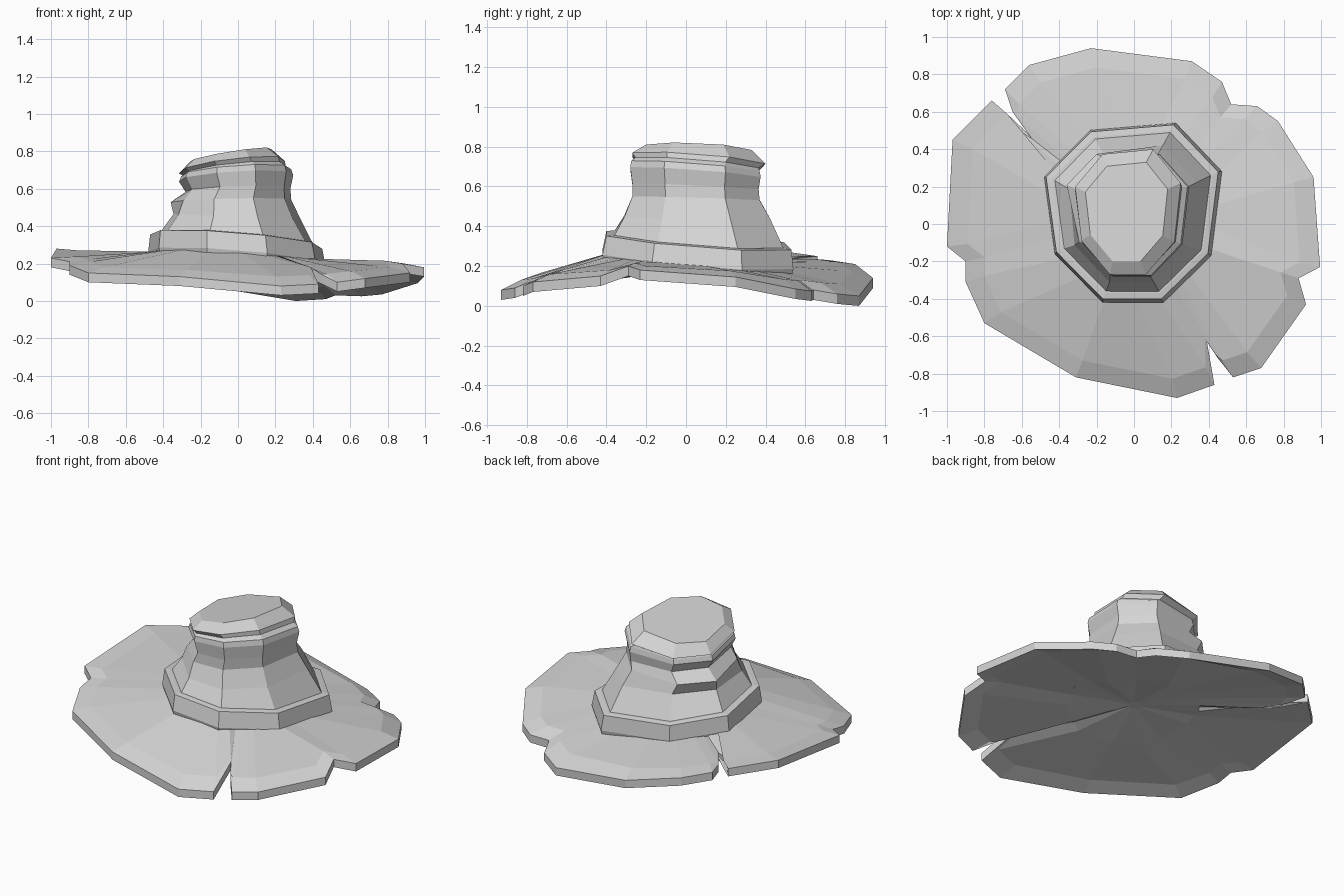
import bpy, bmesh
from mathutils import Vector

cube = bpy.data.objects.get("Cube")
if cube:
    bpy.data.objects.remove(cube, do_unlink=True)

GREY = (0.66, 0.66, 0.66, 1)
felt = bpy.data.materials.new("grey_felt")
felt.use_nodes = True
felt.diffuse_color = GREY
felt.node_tree.nodes["Principled BSDF"].inputs["Base Color"].default_value = GREY


def loft(name, rings):
    """Skin a stack of equal-sized rings and cap both ends with a fan."""
    bm = bmesh.new()
    loops = [[bm.verts.new(p) for p in ring] for ring in rings]
    n = len(loops[0])
    for low, high in zip(loops, loops[1:]):
        for i in range(n):
            j = (i + 1) % n
            bm.faces.new((low[i], low[j], high[j], high[i]))
    for loop in (loops[0], loops[-1]):
        centre = bm.verts.new(sum((v.co for v in loop), Vector()) / n)
        for i in range(n):
            bm.faces.new((loop[i], loop[(i + 1) % n], centre))
    bmesh.ops.recalc_face_normals(bm, faces=bm.faces)
    mesh = bpy.data.meshes.new(name)
    bm.to_mesh(mesh)
    bm.free()
    mesh.materials.append(felt)
    obj = bpy.data.objects.new(name, mesh)
    bpy.context.collection.objects.link(obj)


# Irregular octagon shared by the band and the crown, in a unit square
OCTAGON = [(.33, 0), (.67, 0), (.94, .26), (1, .73),
           (.74, 1), (.26, .96), (0, .7), (.06, .27)]


def octagon(x0, x1, y0, y1, z, tilt_x, tilt_y, fold=0):
    """Octagon fitted to a box on a tilted plane; fold pushes its back left corner."""
    ring = []
    for i, (u, v) in enumerate(OCTAGON):
        x, y = x0 + u * (x1 - x0), y0 + v * (y1 - y0)
        p = Vector((x, y, z + tilt_x * x + tilt_y * y))
        if i in (5, 6):
            p += Vector((-.5, .5, 0)) * fold
        ring.append(p)
    return ring


# Band around the foot of the crown
loft("hat_band", [
    octagon(-.47, .46, -.41, .53, .20, -.08, -.07),
    octagon(-.48, .47, -.42, .54, .24, -.08, -.07),
    octagon(-.47, .45, -.40, .53, .335, -.08, -.07),
    octagon(-.44, .42, -.37, .50, .34, -.08, -.07),
])

# Slouched crown with folds, lip, groove and tilted cap
loft("crown", [
    octagon(-.43, .415, -.365, .495, .33, -.08, -.07),
    octagon(-.36, .335, -.31, .42, .45, -.04, 0, -.03),
    octagon(-.33, .285, -.27, .37, .54, .02, -.03, .06),
    octagon(-.28, .28, -.27, .365, .60, .03, -.05),
    octagon(-.315, .295, -.28, .375, .67, .06, -.08),
    octagon(-.305, .285, -.275, .37, .70, .07, -.085),
    octagon(-.295, .255, -.255, .365, .715, .1, -.09),
    octagon(-.315, .25, -.27, .40, .738, .12, -.09),
    octagon(-.26, .18, -.20, .33, .793, .16, -.06),
])

# Ragged brim edge, with torn notches
EDGE = [
    (.995, -.23, .18), (.96, .25, .145), (.77, .55, .085), (.66, .63, .075),
    (.52, .64, .08), (.47, .76, .06), (.31, .87, .05), (-.23, .94, .14),
    (-.56, .85, .21), (-.69, .72, .23), (-.65, .60, .225), (-.55, .46, .22),
    (-.66, .53, .235), (-.76, .66, .25), (-.97, .45, .28), (-1, -.12, .23),
    (-.9, -.2, .21), (-.9, -.31, .19), (-.8, -.53, .15), (-.31, -.82, .13),
    (.23, -.93, .08), (.43, -.86, .09), (.39, -.63, .18), (.45, -.72, .14),
    (.53, -.82, .10), (.68, -.77, .12), (.92, -.43, .15), (.88, -.29, .2),
]
THICK = Vector((0, 0, .05))
HUB_Z = .19
edge = [Vector(p) for p in EDGE]
heading = [Vector((p.x, p.y, 0)).normalized() for p in edge]
ridge, inner, under, hub = [], [], [], []
for i, p in enumerate(edge):
    notch = p.xy.length < .9 and p.y * p.x < 0
    r = p * (.97 if notch else .89)
    r.z = p.z + (.05 if notch else .3) * (.25 - p.z)
    ridge.append(r)
    # spread the spokes evenly, so that they do not cross behind a notch
    spoke = sum((heading[(i + k) % len(edge)] for k in range(-2, 3)),
                Vector()).normalized()
    q = spoke * .38
    inner.append(q + Vector((0, 0, .24 - .08 * q.x - .07 * q.y)))
    under.append(q + Vector((0, 0, (r.z - THICK.z + HUB_Z) / 2)))
    hub.append(spoke * .04 + Vector((0, 0, HUB_Z)))

loft("brim", [
    inner, ridge, edge,
    [p - THICK for p in edge],
    [p - THICK for p in ridge],
    under, hub,
])
